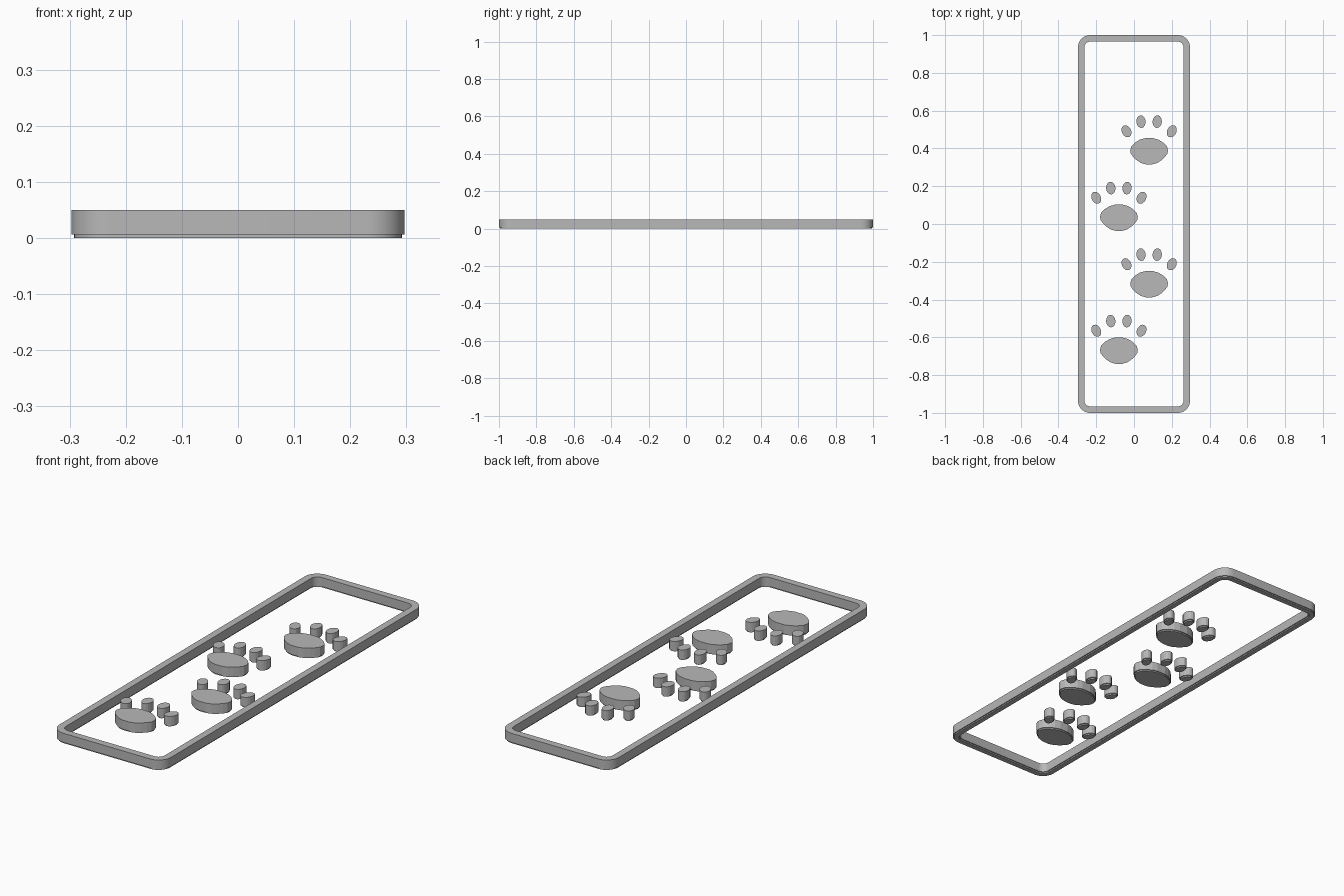
import bpy, bmesh, math

if "Cube" in bpy.data.objects:
    bpy.data.objects.remove(bpy.data.objects["Cube"])

HEIGHT = 0.05      # full thickness of every part
STEP_Z = 0.006     # height of the recessed foot
INSET = 0.005      # how far the foot is set in

grey = bpy.data.materials.new("light grey")
grey.diffuse_color = (0.48, 0.48, 0.48, 1)
grey.use_nodes = True
grey.node_tree.nodes["Principled BSDF"].inputs["Base Color"].default_value = grey.diffuse_color


def loft(name, loops, cyclic=False):
    """Skin a stack of equal-length point loops; cap the ends unless cyclic."""
    bm = bmesh.new()
    rings = [[bm.verts.new(p) for p in loop] for loop in loops]
    n = len(rings[0])
    for i in range(len(rings) - (0 if cyclic else 1)):
        a, b = rings[i], rings[(i + 1) % len(rings)]
        for j in range(n):
            k = (j + 1) % n
            bm.faces.new((a[j], a[k], b[k], b[j]))
    if not cyclic:
        bm.faces.new(rings[0])
        bm.faces.new(rings[-1])
    bmesh.ops.recalc_face_normals(bm, faces=bm.faces)
    mesh = bpy.data.meshes.new(name)
    bm.to_mesh(mesh)
    bm.free()
    mesh.materials.append(grey)
    obj = bpy.data.objects.new(name, mesh)
    bpy.context.collection.objects.link(obj)
    return obj


def rounded_rect(hx, hy, r, z, seg=10):
    pts = []
    for q, (sx, sy) in enumerate(((1, 1), (-1, 1), (-1, -1), (1, -1))):
        for i in range(seg + 1):
            a = math.pi / 2 * (q + i / seg)
            pts.append((sx * (hx - r) + r * math.cos(a),
                        sy * (hy - r) + r * math.sin(a), z))
    return pts


def stepped_solid(name, outline, cx, cy):
    """Extrude an outline around its centre, with a recessed foot."""
    rx = max(abs(x) for x, y in outline)
    ry = max(abs(y) for x, y in outline)

    def layer(inset, z):
        return [(cx + x * (1 - inset / rx), cy + y * (1 - inset / ry), z)
                for x, y in outline]
    return loft(name, [layer(INSET, 0), layer(INSET, STEP_Z),
                       layer(0, STEP_Z), layer(0, HEIGHT)])


# Border frame: a rounded rectangular ring
def frame_loop(d, z):
    return rounded_rect(0.297 - d, 1.0 - d, 0.066 - d, z)


WALL = 0.034
frame = loft("border_frame", [frame_loop(d, z) for d, z in (
    (0, HEIGHT), (0, STEP_Z), (INSET, STEP_Z), (INSET, 0),
    (WALL - INSET, 0), (WALL - INSET, STEP_Z), (WALL, STEP_Z), (WALL, HEIGHT))],
    cyclic=True)
bpy.context.view_layer.objects.active = frame
frame.select_set(True)
bpy.ops.object.shade_smooth_by_angle(angle=math.radians(30))

# Main pad outline: right half, mirrored to the left
half = [(0.022, 0.069), (0.048, 0.062), (0.075, 0.046), (0.094, 0.026),
        (0.1, 0.006), (0.097, -0.012), (0.085, -0.029), (0.066, -0.047),
        (0.043, -0.062), (0.018, -0.069)]
pad = half + [(-x, y) for x, y in reversed(half)]


def toe_outline(tilt, sides=16):
    c, s = math.cos(tilt), math.sin(tilt)
    pts = []
    for i in range(sides):
        a = 2 * math.pi * i / sides
        x, y = 0.0245 * math.cos(a), 0.0335 * math.sin(a)
        pts.append((x * c - y * s, x * s + y * c))
    return pts


# Four paw prints, alternating sides
for i in range(4):
    px = 0.08 if i % 2 == 0 else -0.08
    py = 0.385 - 0.352 * i
    stepped_solid(f"paw_pad_{i + 1}", pad, px, py)
    for side in (-1, 1):
        tag = "left" if side < 0 else "right"
        for part, dx, dy, tilt in (("inner", 0.043, 0.157, 5),
                                   ("outer", 0.12, 0.106, 27)):
            stepped_solid(f"{tag}_{part}_toe_{i + 1}",
                          toe_outline(-side * math.radians(tilt)),
                          px + side * dx, py + dy)
